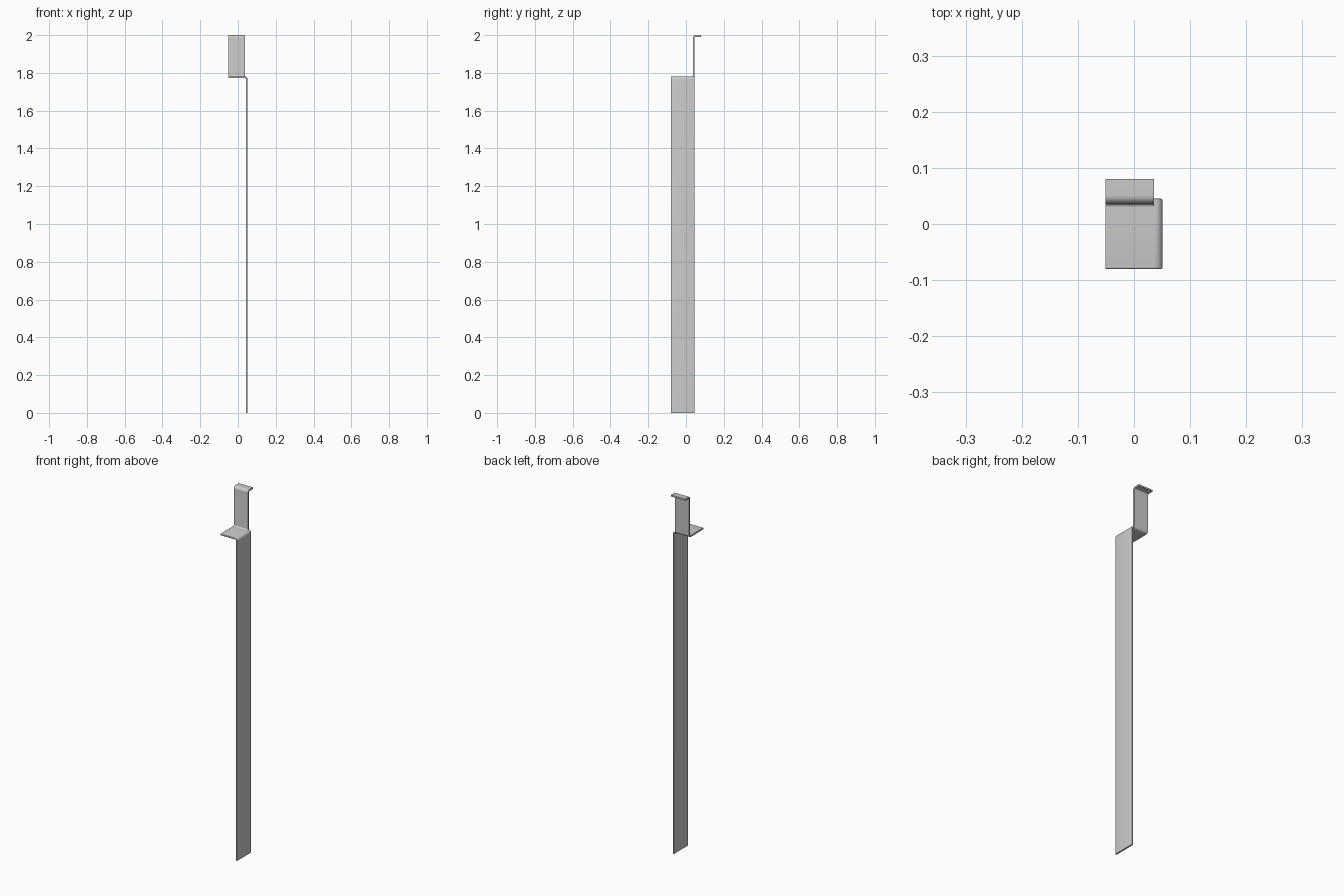
import bpy, bmesh, math

if "Cube" in bpy.data.objects:
    bpy.data.objects.remove(bpy.data.objects["Cube"])

T = 0.009           # sheet thickness
RM = 0.0105         # bend radius at the middle of the sheet
EDGE = 0.003        # rounding of the long edges
ZS = 1.7765         # mid height of the shelf


def arc(cu, cv, a0, a1, n=8):
    """Bend: list of (u, v, angle of the sheet normal)."""
    out = []
    for i in range(n + 1):
        a = math.radians(a0 + (a1 - a0) * i / n)
        out.append((cu + RM * math.cos(a), cv + RM * math.sin(a), a))
    return out


def section(w0, w1, r0, r1):
    """Sheet cross-section (width, offset), each side optionally rounded."""
    h, pts = T / 2, []
    corners = [(w1, h, -1, -1, 0, r1), (w0, h, 1, -1, 90, r0),
               (w0, -h, 1, 1, 180, r0), (w1, -h, -1, 1, 270, r1)]
    for w, o, sw, so, a, r in corners:
        for i in range(5 if r else 1):
            t = math.radians(a + 22.5 * i)
            pts.append((w + sw * r + r * math.cos(t), o + so * r + r * math.sin(t))
                       if r else (w, o))
    return pts


def bent_sheet(name, path, sec, place):
    """Sweep the cross-section along a bent path."""
    bm = bmesh.new()
    rings = [[bm.verts.new(place(u + o * math.cos(a), v + o * math.sin(a), w))
              for w, o in sec] for u, v, a in path]
    n = len(sec)
    for r, s in zip(rings, rings[1:]):
        for i in range(n):
            j = (i + 1) % n
            bm.faces.new((r[i], r[j], s[j], s[i]))
    bm.faces.new(rings[0])
    bm.faces.new(rings[-1])
    bmesh.ops.recalc_face_normals(bm, faces=bm.faces)
    me = bpy.data.meshes.new(name)
    bm.to_mesh(me)
    bm.free()
    ob = bpy.data.objects.new(name, me)
    bpy.context.collection.objects.link(ob)
    bpy.ops.object.select_all(action='DESELECT')
    ob.select_set(True)
    bpy.context.view_layer.objects.active = ob
    bpy.ops.object.shade_smooth_by_angle(angle=math.radians(40))


def in_xz(u, v, w):
    return (u, w, v)


def in_yz(u, v, w):
    return (w, u, v)


UP = math.pi / 2

# Long leg with the bend at its top
bent_sheet("long_leg", arc(0.036, ZS - RM, 90, 0) + [(0.036 + RM, 0, 0)],
           section(-0.08, 0.045, EDGE, EDGE), in_xz)

# Flat shelf
bent_sheet("shelf", [(-0.051, ZS, UP), (0.036, ZS, UP)],
           section(-0.08, 0.03, EDGE, 0), in_xz)

# Upright tab with a hooked lip
tab = arc(0.03, ZS + RM, -90, 0)
lip = [(u, v, a - math.pi) for u, v, a in arc(0.03 + 2 * RM, 1.9955 - RM, 180, 90)]
lip.append((0.08, 1.9955, -UP))
bent_sheet("hook_tab", tab + lip, section(-0.051, 0.036, 0, 0), in_yz)
